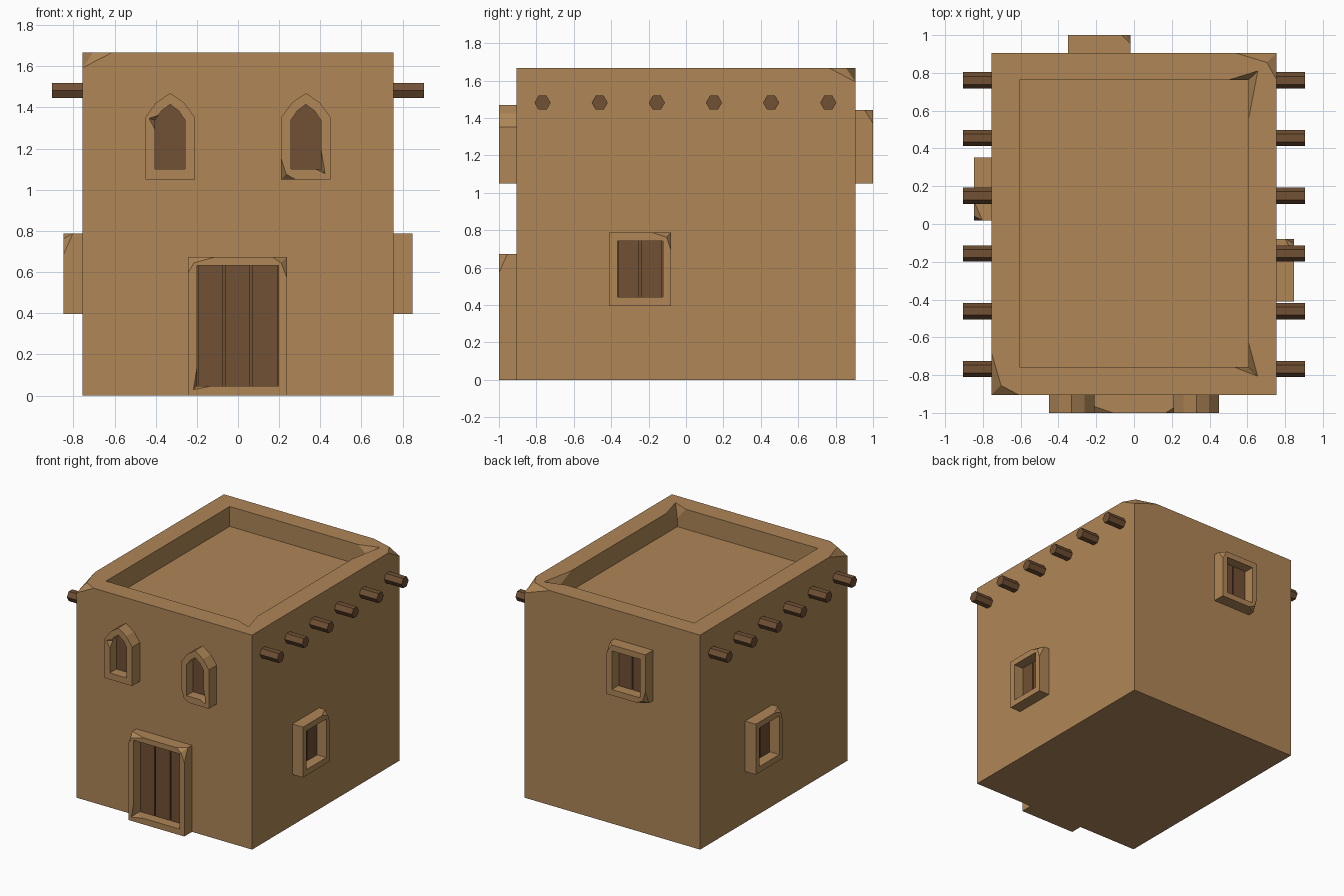
import bpy, bmesh, math
from mathutils import Matrix, Vector

if "Cube" in bpy.data.objects:
    bpy.data.objects.remove(bpy.data.objects["Cube"])


def material(name, rgb):
    m = bpy.data.materials.new(name)
    m.diffuse_color = (*rgb, 1)
    m.use_nodes = True
    m.node_tree.nodes["Principled BSDF"].inputs["Base Color"].default_value = m.diffuse_color
    return m


CLAY = material("tan clay", (0.43, 0.24, 0.095))
WOOD = material("brown wood", (0.165, 0.082, 0.035))


def finish(bm, name, mats, matrix=Matrix()):
    bmesh.ops.recalc_face_normals(bm, faces=bm.faces[:])
    me = bpy.data.meshes.new(name)
    bm.to_mesh(me)
    bm.free()
    for m in mats:
        me.materials.append(m)
    ob = bpy.data.objects.new(name, me)
    ob.matrix_world = matrix
    bpy.context.collection.objects.link(ob)
    return ob


def split_towards(v, target, dist):
    """Add a vertex on the edge of v that points at target."""
    d = (target - v.co).normalized()
    e = max(v.link_edges, key=lambda k: (k.other_vert(v).co - v.co).normalized().dot(d))
    _, nv = bmesh.utils.edge_split(e, v, 0.5)
    nv.co = v.co + d * dist
    return nv


def chip(bm, v, prev, nxt, across, lp, ln, lm, drop):
    """Knock a worn chip out of a rim corner."""
    a = split_towards(v, prev, lp)
    b = split_towards(v, nxt, ln)
    m = split_towards(v, across, lm)
    for k in (a, b):
        f = next(f for f in k.link_faces if m in f.verts)
        bmesh.utils.face_split(f, k, m)
    v.co.z -= drop


def rimmed(name, outer, inner, depth, recess, chips, mats, matrix):
    """Block with a raised rim round a sunken panel; the rim top is local z = 0."""
    bm = bmesh.new()
    n = len(outer)
    rings = [[bm.verts.new((u, v, w)) for u, v in pts] for pts, w in
             ((outer, -depth), (outer, 0), (inner, 0), (inner, -recess))]
    bm.faces.new(rings[0])
    for r, s in zip(rings, rings[1:]):
        for i in range(n):
            j = (i + 1) % n
            bm.faces.new((r[i], r[j], s[j], s[i]))
    bm.faces.new(rings[3]).material_index = len(mats) - 1
    base = [[v.co.copy() for v in r] for r in rings]
    for side, i, lp, ln, lm, drop in chips:
        r = 1 if side == "outer" else 2
        chip(bm, rings[r][i], base[r][i - 1], base[r][(i + 1) % n], base[3 - r][i],
             lp, ln, lm, drop)
    return finish(bm, name, mats, matrix)


def rect(u0, u1, v0, v1):
    return [(u0, v0), (u1, v0), (u1, v1), (u0, v1)]


def wall_frame(angle, dist, u, z=0):
    """Local x along the wall, local y up, local z outward."""
    return (Matrix.Rotation(math.radians(angle), 4, "Z")
            @ Matrix.Translation((u, -dist, z)) @ Matrix.Rotation(math.pi / 2, 4, "X"))


def planks(name, u0, u1, v0, v1, count, matrix):
    bm = bmesh.new()
    gap, pitch = 0.01, (u1 - u0) / count
    for i in range(count):
        c = u0 + pitch * (i + 0.5)
        bmesh.ops.create_cube(bm, size=1, matrix=Matrix.Translation((c, (v0 + v1) / 2, -0.085))
                              @ Matrix.Diagonal((pitch - gap, v1 - v0, 0.012, 1)))
    finish(bm, name, [WOOD], matrix)


# House body with parapet and sunken roof
rimmed("house_body", rect(-0.755, 0.755, -0.905, 0.905), rect(-0.605, 0.605, -0.757, 0.762),
       1.668, 0.155,
       [("outer", 0, 0.225, 0.145, 0.072, 0.075), ("outer", 2, 0.14, 0.215, 0.072, 0.075),
        ("inner", 2, 0.215, 0.105, 0.07, 0.09), ("inner", 1, 0.075, 0.135, 0.07, 0.09)],
       [CLAY], Matrix.Translation((0, 0, 1.668)))

# Door
M = wall_frame(0, 1.0, -0.002)
rimmed("door_frame", rect(-0.24, 0.24, 0, 0.673), rect(-0.198, 0.198, 0.047, 0.632), 0.1, 0.09,
       [("outer", 2, 0.1, 0.07, 0.04, 0.045), ("outer", 3, 0.13, 0.075, 0.04, 0.045),
        ("inner", 0, 0.085, 0.075, 0.025, 0.04)], [CLAY, WOOD], M)
planks("door_planks", -0.198, 0.198, 0.047, 0.632, 3, M)


# Pointed front windows
def arch(w, z0, z1, wm, zm, zt):
    return [(-w, z0), (w, z0), (w, z1), (wm, zm), (0, zt), (-wm, zm), (-w, z1)]


for side, x, chips in (
        ("left", -0.33, [("inner", 6, 0.03, 0.045, 0.03, 0.04)]),
        ("right", 0.33, [("outer", 0, 0.1, 0.07, 0.035, 0.045),
                         ("inner", 1, 0.025, 0.1, 0.03, 0.04)])):
    rimmed(side + "_arched_window", arch(0.12, 1.05, 1.352, 0.068, 1.423, 1.47),
           arch(0.073, 1.1, 1.338, 0.042, 1.383, 1.415), 0.1, 0.08, chips,
           [CLAY, WOOD], wall_frame(0, 1.0, x))

# Square shuttered windows on the other three walls
top_right = [("outer", 2, 0.1, 0.1, 0.035, 0.045)]
back_chips = [("outer", 3, 0.045, 0.07, 0.035, 0.045), ("outer", 1, 0.08, 0.1, 0.035, 0.045)]
for side, angle, dist, u, z, chips in (
        ("right", 90, 0.847, -0.245, 0.592, top_right),
        ("left", 270, 0.847, -0.185, 0.592, top_right),
        ("back", 180, 1.0, 0.184, 1.246, back_chips)):
    M = wall_frame(angle, dist, u, z)
    rimmed(side + "_window_frame", rect(-0.166, 0.166, -0.196, 0.196),
           rect(-0.122, 0.122, -0.15, 0.15), 0.1, 0.09, chips, [CLAY, WOOD], M)
    planks(side + "_shutters", -0.122, 0.122, -0.15, 0.15, 2, M)

# Hexagonal roof beam ends on both sides
bm = bmesh.new()
for i in range(6):
    for s in (-1, 1):
        bmesh.ops.create_cone(
            bm, cap_ends=True, segments=6, radius1=0.043, radius2=0.043, depth=0.205,
            matrix=Matrix.Translation((s * 0.8025, -0.767 + 0.3055 * i, 1.482))
            @ Matrix.Rotation(math.pi / 2, 4, "Y"))
# turn each hexagon so its flat sides face up and down
for i in range(6):
    c = Vector((0, -0.767 + 0.3055 * i, 1.482))
    near = [v for v in bm.verts if abs(v.co.y - c.y) < 0.1]
    if max(v.co.z for v in near) > c.z + 0.04:
        bmesh.ops.rotate(bm, verts=near, cent=c, matrix=Matrix.Rotation(math.pi / 6, 3, "X"))
finish(bm, "roof_beams", [WOOD])
